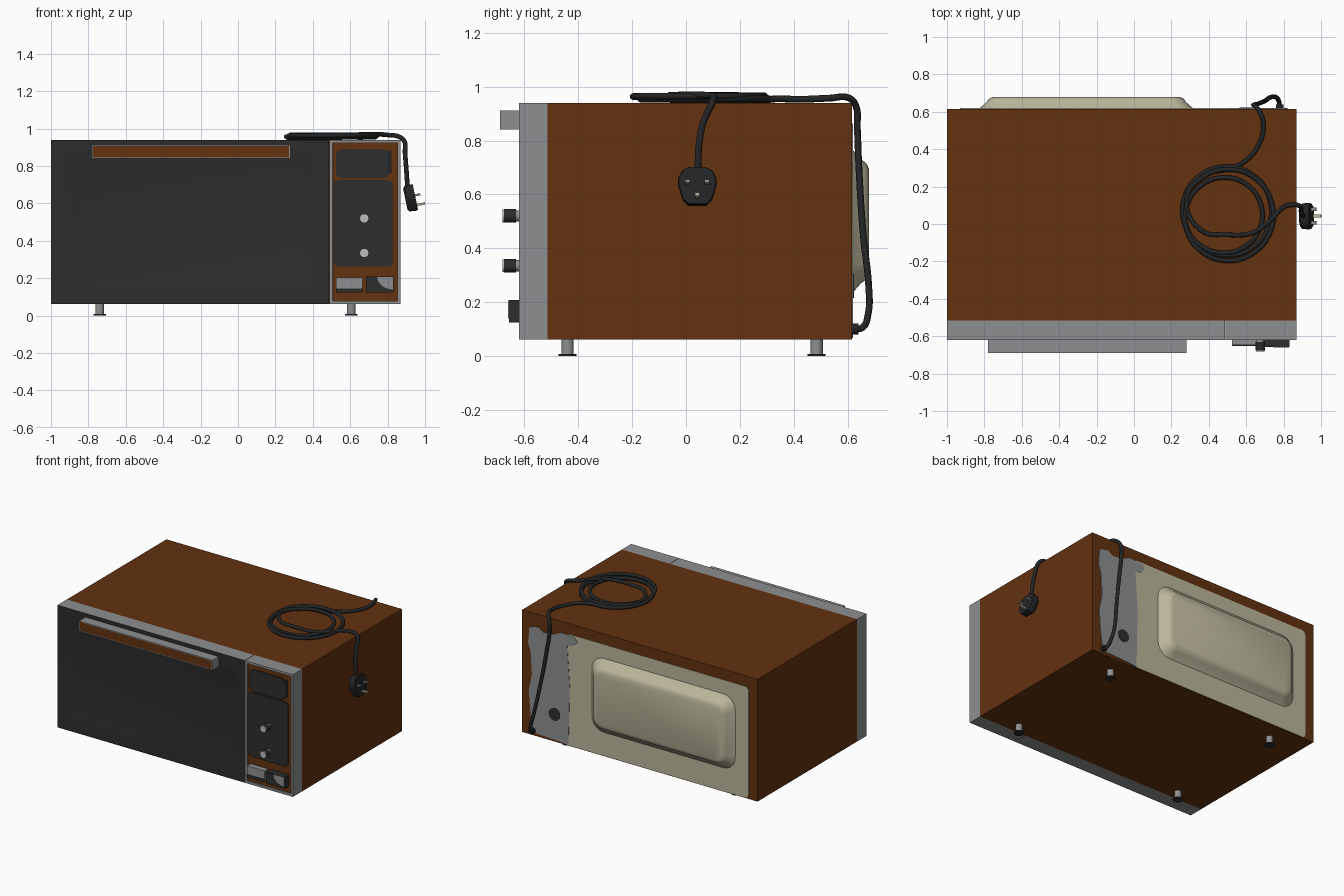
import bpy, bmesh, math
from mathutils import Matrix, Vector

if "Cube" in bpy.data.objects:
    bpy.data.objects.remove(bpy.data.objects["Cube"])


def material(name, rgb):
    m = bpy.data.materials.new(name)
    m.diffuse_color = (*rgb, 1)
    m.use_nodes = True
    m.node_tree.nodes["Principled BSDF"].inputs["Base Color"].default_value = m.diffuse_color
    return m


BROWN = material("brown casing", (0.125, 0.032, 0.005))
GREY = material("grey metal", (0.27, 0.275, 0.28))
DARK = material("dark panel", (0.026, 0.026, 0.027))
BLACK = material("black rubber", (0.017, 0.018, 0.019))
CREAM = material("cream back", (0.50, 0.47, 0.33))
SILVER = material("light silver", (0.50, 0.51, 0.52))


def finish(name, bm, *mats, smooth=None):
    bmesh.ops.recalc_face_normals(bm, faces=bm.faces[:])
    me = bpy.data.meshes.new(name)
    bm.to_mesh(me)
    bm.free()
    ob = bpy.data.objects.new(name, me)
    bpy.context.collection.objects.link(ob)
    for m in mats:
        me.materials.append(m)
    if smooth:
        bpy.ops.object.select_all(action='DESELECT')
        ob.select_set(True)
        bpy.context.view_layer.objects.active = ob
        bpy.ops.object.shade_smooth_by_angle(angle=math.radians(smooth))
    return ob


def box(name, x, y, z, mat, front=None, insets=(), smooth=None):
    """Box from ranges; the front face can get its own colour and stepped insets."""
    bm = bmesh.new()
    c = Vector((sum(x) / 2, sum(y) / 2, sum(z) / 2))
    s = (x[1] - x[0], y[1] - y[0], z[1] - z[0], 1)
    bmesh.ops.create_cube(bm, size=1, matrix=Matrix.Translation(c) @ Matrix.Diagonal(s))
    bm.normal_update()
    face = min(bm.faces, key=lambda f: f.normal.y)
    for i, (thick, depth, index) in enumerate(insets):
        face.material_index = index
        bmesh.ops.inset_individual(bm, faces=[face], thickness=thick, depth=depth,
                                   use_even_offset=True)
    if front:
        face.material_index = 1
    return finish(name, bm, mat, *([front] if front else []), smooth=smooth)


def loft(name, loops, mat, smooth=None):
    """Skin between equal-length loops, capped at both ends."""
    bm = bmesh.new()
    rings = [[bm.verts.new(p) for p in loop] for loop in loops]
    n = len(rings[0])
    for a, b in zip(rings, rings[1:]):
        for i in range(n):
            bm.faces.new((a[i], a[(i + 1) % n], b[(i + 1) % n], b[i]))
    bm.faces.new(rings[0])
    bm.faces.new(rings[-1])
    return finish(name, bm, mat, smooth=smooth)


def rounded(x, z, r, y, steps=5):
    """Rounded rectangle in the xz plane."""
    out = []
    corners = [(x[1] - r, z[1] - r), (x[0] + r, z[1] - r), (x[0] + r, z[0] + r), (x[1] - r, z[0] + r)]
    for k, (cx, cz) in enumerate(corners):
        for i in range(steps + 1):
            a = math.pi / 2 * (k + i / steps)
            out.append((cx + r * math.cos(a), y, cz + r * math.sin(a)))
    return out


def plate(name, x, z, r, y, mat):
    return loft(name, [rounded(x, z, r, y[0]), rounded(x, z, r, y[1])], mat)


def cylinder(name, c, r, length, mat, axis='z', sides=20):
    bm = bmesh.new()
    rot = Matrix.Rotation(math.pi / 2, 4, 'X') if axis == 'y' else Matrix()
    bmesh.ops.create_cone(bm, cap_ends=True, segments=sides, radius1=r, radius2=r,
                          depth=length, matrix=Matrix.Translation(c) @ rot)
    return finish(name, bm, mat, smooth=35)


# casing
box("casing", (-1, 0.87), (-0.515, 0.616), (0.062, 0.94), BROWN)

# door with soft recessed dark front
box("door", (-1, 0.487), (-0.62, -0.515), (0.062, 0.94), GREY, DARK,
    [(0.004, 0, 1), (0.07, -0.003, 1), (0.035, -0.009, 1), (0.03, -0.006, 1)], smooth=30)
box("door_handle", (-0.78, 0.28), (-0.69, -0.61), (0.84, 0.912), GREY, BROWN, [(0.006, 0, 0)])

# control panel: grey rim around a sunken brown face
box("control_panel", (0.49, 0.87), (-0.62, -0.515), (0.062, 0.94), GREY, BROWN,
    [(0.016, 0, 0), (0.001, -0.01, 0)])
plate("display_window", (0.525, 0.805), (0.735, 0.89), 0.03, (-0.618, -0.61), DARK)
plate("display_side_strip", (0.803, 0.822), (0.76, 0.88), 0.005, (-0.617, -0.609), BLACK)
plate("dial_panel", (0.51, 0.83), (0.262, 0.725), 0.03, (-0.618, -0.61), DARK)
for i, z in enumerate((0.52, 0.335)):
    cylinder(f"knob_base_{i}", (0.675, -0.632, z), 0.021, 0.035, GREY, 'y')
    cylinder(f"knob_grip_{i}", (0.675, -0.654, z), 0.025, 0.044, DARK, 'y')
    cylinder(f"knob_face_{i}", (0.675, -0.678, z), 0.024, 0.006, SILVER, 'y')

# bottom buttons
box("left_button", (0.525, 0.665), (-0.648, -0.61), (0.125, 0.205), GREY)
box("left_button_shade", (0.525, 0.665), (-0.651, -0.647), (0.125, 0.145), DARK)
box("right_button", (0.685, 0.832), (-0.658, -0.61), (0.125, 0.208), DARK)
wedge = [(0.83, 0.206)] + [(0.83 - 0.085 * math.cos(a), 0.206 - 0.066 * math.sin(a))
                          for a in [i * math.pi / 16 for i in range(9)]]
loft("right_button_glint", [[(x, y, z) for x, z in wedge] for y in (-0.657, -0.661)], GREY)

# back: cream plate, bulge, grey service plate
plate("back_plate", (-0.93, 0.52), (0.066, 0.865), 0.03, (0.614, 0.619), CREAM)
levels = [(0, 0.615), (0.04, 0.65), (0.05, 0.664), (0.06, 0.673), (0.078, 0.68)]
loft("back_bulge", [rounded((-0.83 + d, 0.32 - d), (0.23 + d, 0.77 - d), 0.1 - d * 0.6, y)
                    for d, y in levels], CREAM, smooth=40)
outline = [(0.5, 0.066), (0.56, 0.075), (0.78, 0.085), (0.80, 0.2), (0.815, 0.38), (0.79, 0.5),
           (0.80, 0.66), (0.82, 0.72), (0.81, 0.835), (0.74, 0.85), (0.70, 0.825), (0.62, 0.83),
           (0.56, 0.86), (0.45, 0.855), (0.43, 0.82), (0.46, 0.79), (0.51, 0.78), (0.49, 0.5)]
loft("service_plate", [[(x, y, z) for x, z in outline] for y in (0.614, 0.621)], GREY)
cylinder("back_vent", (0.61, 0.62, 0.26), 0.045, 0.008, DARK, 'y', 24)
cylinder("cord_grommet", (0.78, 0.625, 0.1), 0.02, 0.03, BLACK, 'y', 16)

# feet
for x in (-0.74, 0.605):
    for y in (-0.44, 0.485):
        cylinder("foot_leg", (x, y, 0.036), 0.023, 0.06, GREY)
        cylinder("foot_pad", (x, y, 0.004), 0.033, 0.008, DARK)

# power cord: up the back, coiled on top, over the right side
path = [(0.78, 0.62, 0.1), (0.775, 0.655, 0.105), (0.76, 0.677, 0.16), (0.735, 0.679, 0.25),
        (0.70, 0.658, 0.45), (0.66, 0.642, 0.7), (0.64, 0.636, 0.85), (0.645, 0.632, 0.925),
        (0.67, 0.605, 0.958), (0.692, 0.53, 0.957), (0.67, 0.43, 0.953), (0.60, 0.34, 0.955)]
turns = 3.2
for i in range(int(turns * 10) + 1):
    t = i / 10
    a = math.pi / 2 + t * 2 * math.pi
    r = 0.228 + 0.018 * math.sin(2.1 * t + 1)
    path.append((0.495 + 0.02 * math.cos(2 * t) + r * math.cos(a),
                 0.055 + 0.025 * math.sin(2 * t) + r * math.sin(a), 0.951 + 0.005 * t))
path += [(0.36, -0.035, 0.967), (0.5, -0.058, 0.968), (0.64, -0.045, 0.968), (0.73, 0.02, 0.97),
         (0.80, 0.09, 0.966), (0.86, 0.103, 0.957), (0.888, 0.095, 0.935), (0.893, 0.065, 0.87),
         (0.90, 0.048, 0.78), (0.906, 0.044, 0.69)]
cu = bpy.data.curves.new("power_cord", 'CURVE')
cu.dimensions = '3D'
cu.bevel_depth = 0.0125
cu.bevel_resolution = 3
cu.resolution_u = 5
cu.use_fill_caps = True
sp = cu.splines.new('BEZIER')
sp.bezier_points.add(len(path) - 1)
for bp, p in zip(sp.bezier_points, path):
    bp.co = p
    bp.handle_left_type = bp.handle_right_type = 'AUTO'
cu.materials.append(BLACK)
bpy.context.collection.objects.link(bpy.data.objects.new("power_cord", cu))

# plug, tilted away from the casing
tilt = Matrix.Translation((0.922, 0.042, 0.628)) @ Matrix.Rotation(math.radians(-12), 4, 'Y')
shape = [(0.03, 0.073), (0.055, 0.06), (0.071, 0.03), (0.071, 0.0), (0.055, -0.052), (0.035, -0.072)]
shape += [(-y, z) for y, z in reversed(shape)]
body = loft("plug_body", [[(x, y * s, z * s) for y, z in shape] for x, s in
                          ((-0.028, 0.8), (-0.018, 0.95), (0.014, 1), (0.027, 0.95))], BLACK, smooth=40)
body.matrix_world = tilt
prongs = [("live_prong", -0.036, 0.01, 0.056, 0.009, GREY), ("neutral_prong", 0.036, 0.01, 0.056, 0.009, GREY),
          ("earth_prong", 0, -0.043, 0.071, 0.008, CREAM)]
for name, y, z, length, w, mat in prongs:
    box(name, (0.02, length), (y - w, y + w), (z - 0.006, z + 0.006), mat).matrix_world = tilt
